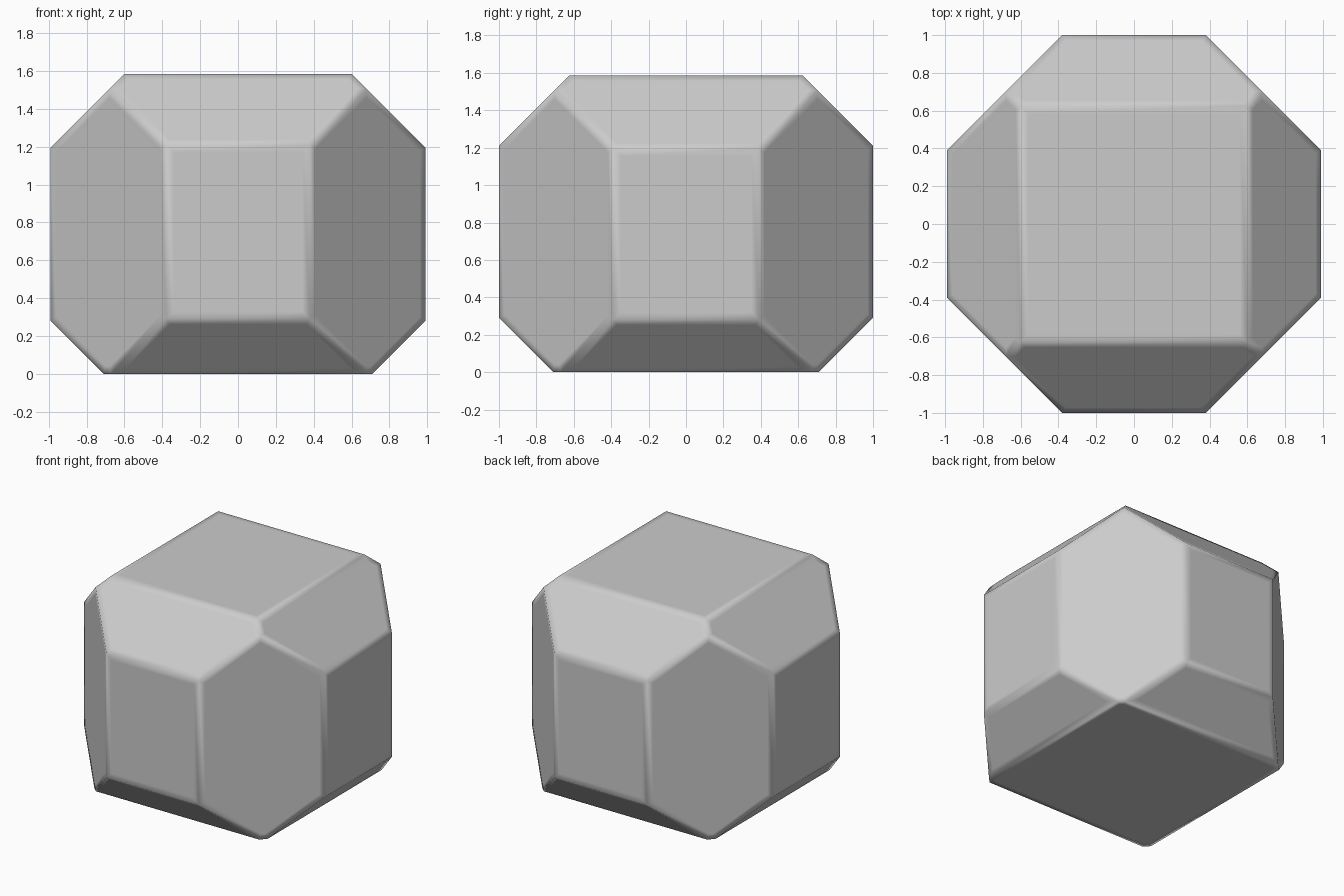
import bpy, bmesh
from mathutils import Vector

if "Cube" in bpy.data.objects:
    bpy.data.objects.remove(bpy.data.objects["Cube"])

HX, HY, H = 0.99, 1.0, 1.585


def slice_off(bm, normal, dist):
    """Cut away everything beyond the plane normal . p = dist and cap it."""
    n = Vector(normal)
    cut = bmesh.ops.bisect_plane(
        bm, geom=bm.verts[:] + bm.edges[:] + bm.faces[:], dist=1e-5,
        plane_co=n * (dist / n.length_squared), plane_no=n.normalized(), clear_outer=True)
    rim = [e for e in bm.edges if e.is_boundary]
    if rim:
        bmesh.ops.edgeloop_fill(bm, edges=rim)


# plain box standing on the ground
bm = bmesh.new()
bmesh.ops.create_cube(bm, size=1)
for v in bm.verts:
    v.co = Vector((v.co.x * 2 * HX, v.co.y * 2 * HY, (v.co.z + 0.5) * H))

# chamfers: upper, lower and upright edges
for s in (-1, 1):
    slice_off(bm, (s, 0, 1), H + 0.60)
    slice_off(bm, (0, s, 1), H + 0.625)
    slice_off(bm, (s, 0, -1), 0.71)
    slice_off(bm, (0, s, -1), 0.71)
    for t in (-1, 1):
        slice_off(bm, (s, t, 0), 1.38)

bmesh.ops.remove_doubles(bm, verts=bm.verts[:], dist=1e-4)
bmesh.ops.recalc_face_normals(bm, faces=bm.faces[:])

# support loops keep the facets flat while the edges shade softly
bmesh.ops.inset_individual(bm, faces=bm.faces[:], thickness=0.04, use_even_offset=True)
for f in bm.faces:
    f.smooth = True

mesh = bpy.data.meshes.new("chamfered_block")
bm.to_mesh(mesh)
bm.free()
block = bpy.data.objects.new("chamfered_block", mesh)
bpy.context.collection.objects.link(block)
